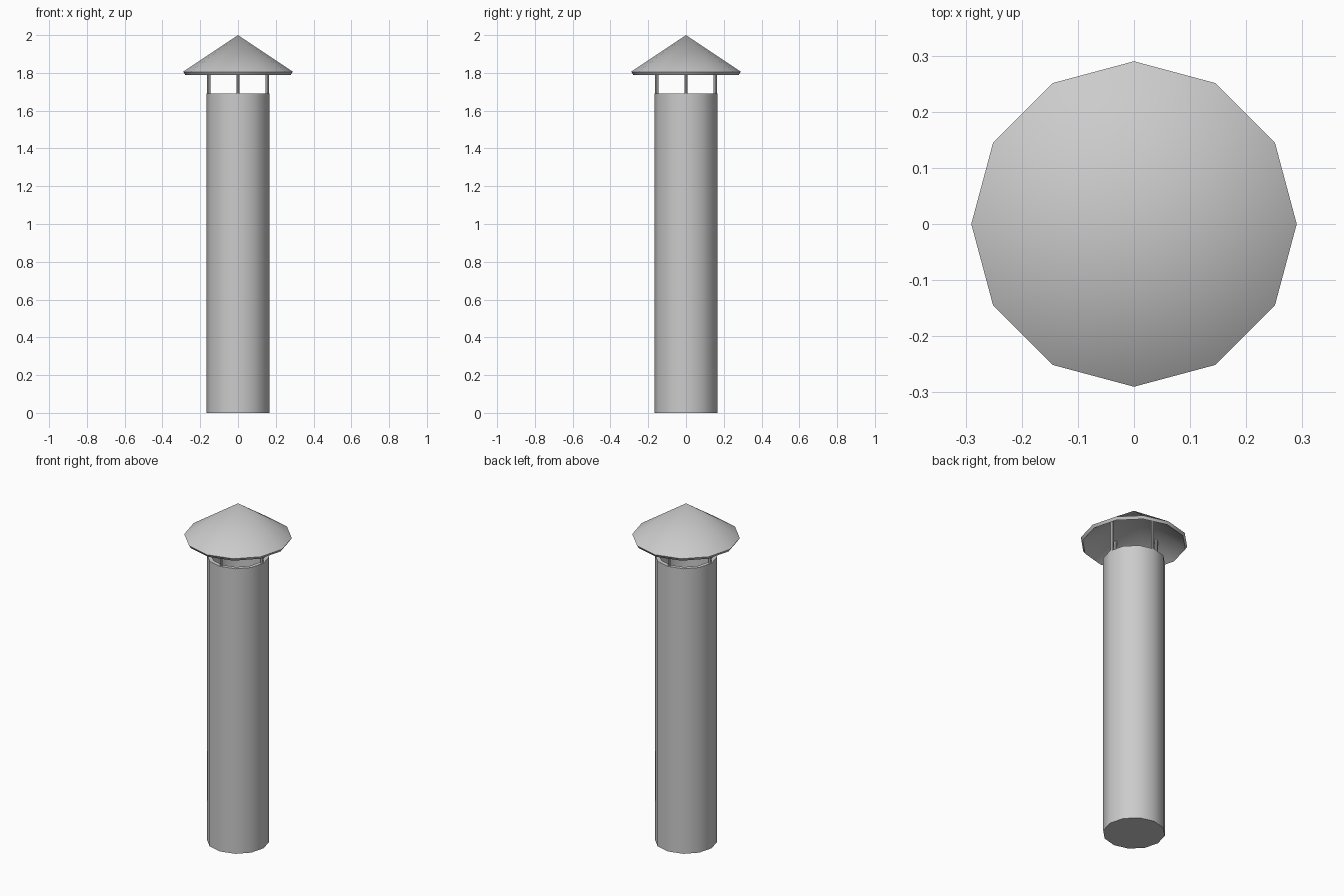
import bpy
import bmesh
import math

if "Cube" in bpy.data.objects:
    bpy.data.objects.remove(bpy.data.objects["Cube"], do_unlink=True)

SIDES = 12

metal = bpy.data.materials.new("grey_metal")
metal.use_nodes = True
GREY = (0.6, 0.6, 0.6, 1)
metal.diffuse_color = GREY
metal.node_tree.nodes["Principled BSDF"].inputs["Base Color"].default_value = GREY


def lathe(name, profile, sides=SIDES, centre=(0, 0)):
    """Spin a closed (radius, height) profile about a vertical axis."""
    bm = bmesh.new()
    rings = []
    for r, z in profile:
        count = sides if r > 0 else 1
        rings.append([bm.verts.new((r * math.cos(math.tau * i / sides),
                                    r * math.sin(math.tau * i / sides), z))
                      for i in range(count)])
    for low, high in zip(rings, rings[1:]):
        for i in range(sides):
            j = (i + 1) % sides
            if len(low) == 1:
                bm.faces.new((low[0], high[j], high[i]))
            elif len(high) == 1:
                bm.faces.new((low[i], low[j], high[0]))
            else:
                bm.faces.new((low[i], low[j], high[j], high[i]))
    bmesh.ops.recalc_face_normals(bm, faces=bm.faces)
    mesh = bpy.data.meshes.new(name)
    bm.to_mesh(mesh)
    bm.free()
    mesh.materials.append(metal)
    obj = bpy.data.objects.new(name, mesh)
    obj.location = (*centre, 0)
    bpy.context.collection.objects.link(obj)
    bpy.ops.object.select_all(action="DESELECT")
    obj.select_set(True)
    bpy.context.view_layer.objects.active = obj
    bpy.ops.object.shade_smooth_by_angle(angle=math.radians(40))
    return obj


# Hollow flue with a closed base and a thick open rim
lathe("flue_pipe", [(0, 0), (0.168, 0), (0.168, 1.69), (0.145, 1.69),
                    (0.145, 0.02), (0, 0.02)])

# Conical rain cap, a thin shell open underneath
lathe("rain_cap", [(0, 1.978), (0.28, 1.79), (0.29, 1.806), (0, 2)])

# Four thin posts standing on the rim and holding the cap
for side, (x, y) in {"left": (1, 0), "back": (0, 1),
                     "right": (-1, 0), "front": (0, -1)}.items():
    lathe(side + "_post", [(0, 1.68), (0.009, 1.68), (0.009, 1.88), (0, 1.88)],
          sides=8, centre=(x * 0.155, y * 0.155))
